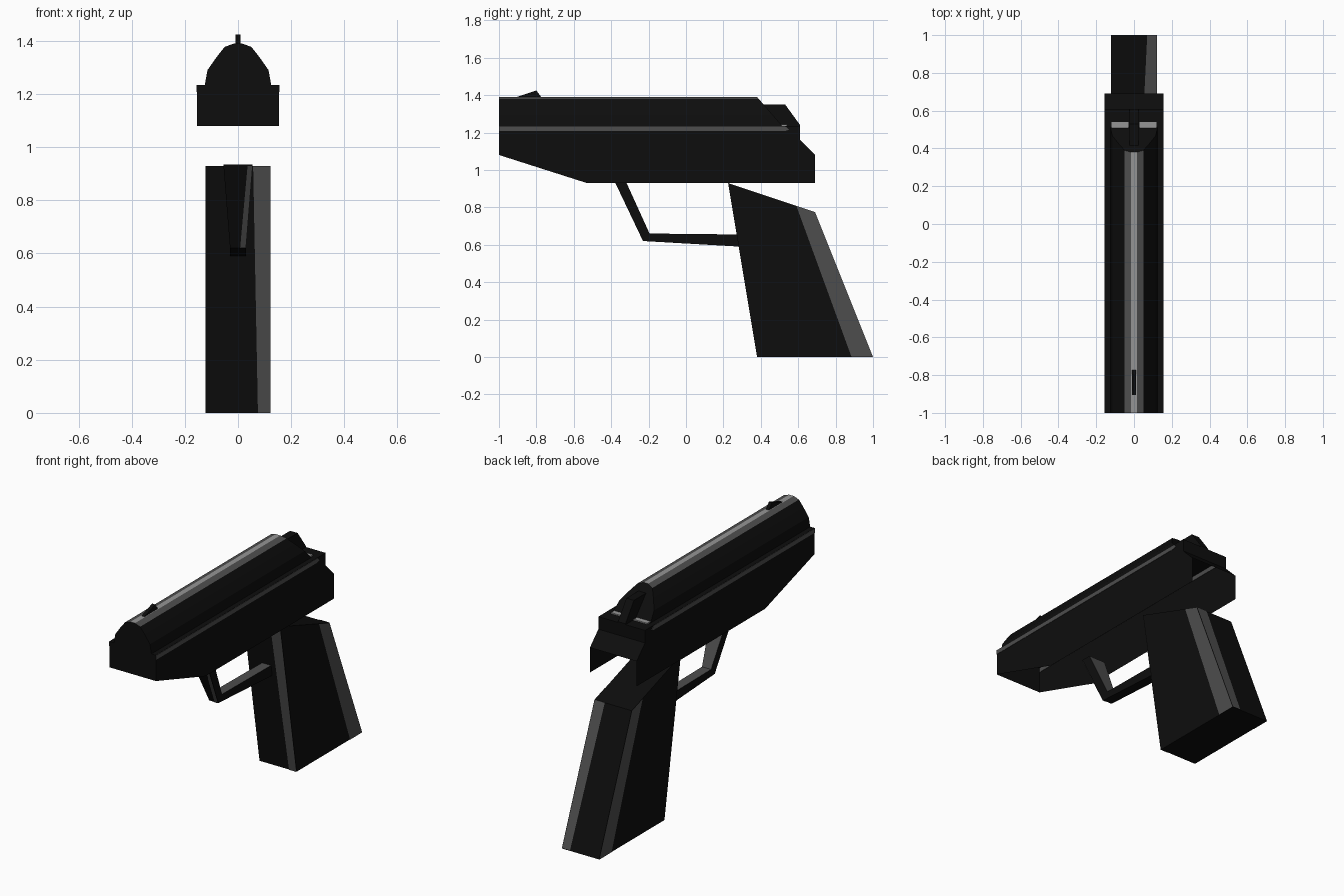
import bpy
from mathutils import Vector

if "Cube" in bpy.data.objects:
    bpy.data.objects.remove(bpy.data.objects["Cube"])


def material(name, v):
    m = bpy.data.materials.new(name)
    m.diffuse_color = (v, v, v, 1)
    m.use_nodes = True
    m.node_tree.nodes["Principled BSDF"].inputs["Base Color"].default_value = m.diffuse_color
    return m


BLACK = material("black", 0.004)
GREY = material("dark grey", 0.075)
LIGHT = material("light grey", 0.3)
MATS = [BLACK, GREY, LIGHT]


def mesh(name, verts, faces, mats=None):
    """Object from vertices and faces, mats = one colour index per face."""
    me = bpy.data.meshes.new(name)
    me.from_pydata(verts, [], faces)
    for m in MATS:
        me.materials.append(m)
    for i, p in enumerate(me.polygons):
        p.material_index = mats[i] if isinstance(mats, list) else (mats or 0)
    me.update()
    ob = bpy.data.objects.new(name, me)
    bpy.context.collection.objects.link(ob)
    return ob


def prism(name, yz, x0, x1, mat=0):
    """Side outline (counter-clockwise seen from +x) extruded along x."""
    n = len(yz)
    verts = [(x, y, z) for x in (x0, x1) for y, z in yz]
    faces = [tuple(reversed(range(n))), tuple(range(n, 2 * n))]
    faces += [(i, (i + 1) % n, (i + 1) % n + n, i + n) for i in range(n)]
    return mesh(name, verts, faces, mat)


def sheet(name, pts, facing, mat):
    """Single painted panel, turned towards the given direction."""
    a, b, c = (Vector(p) for p in pts[:3])
    if (b - a).cross(c - a).dot(Vector(facing)) < 0:
        pts = pts[::-1]
    return mesh(name, pts, [tuple(range(len(pts)))], mat)


# Frame: a shell, open underneath and at the lower rear
W = 0.155
side = [(-1, 1.235), (-1, 1.08), (-0.53, 0.93), (0.69, 0.93),
        (0.69, 1.08), (0.61, 1.16), (0.61, 1.235)]
n = len(side)
verts = [(x, y, z) for x in (-W, W) for y, z in side]
walls = [tuple(reversed(range(n))), tuple(range(n, 2 * n))]
across = [(i, (i + 1) % n, (i + 1) % n + n, i + n) for i in (0, 4, 5, 6)]
mesh("frame", verts, walls + across)

# Grey line along the top of each frame wall
line = [(-1, 1.208), (0.53, 1.208), (0.55, 1.215), (0.53, 1.234), (-1, 1.234)]
for s, label in ((1, "right"), (-1, "left")):
    x0, x1 = sorted((s * (W - 0.002), s * (W + 0.002)))
    prism("frame_line_" + label, line, x0, x1, 1)

# Slide: faceted arch with a sloping rear end
half = [(0.125, 1.235), (0.115, 1.29), (0.08, 1.34), (0.05, 1.378), (0.015, 1.39)]
arch = half + [(-x, z) for x, z in reversed(half)]
k = len(arch)
verts = [(x, -1, z) for x, z in arch]
verts += [(x, 0.38 + (1.39 - z) * 0.87, z) for x, z in arch]
faces = [(i, i + k, i + 1 + k, i + 1) for i in range(k - 1)]
tint = [2 if i == 4 else 1 if i in (3, 5) else 0 for i in range(k - 1)]
faces = [tuple(reversed(f)) for f in faces]
faces += [tuple(range(k)), tuple(reversed(range(k, 2 * k)))]
slide = mesh("slide", verts, faces, tint + [0, 0])

# Front sight and hammer fin
prism("front_sight", [(-0.92, 1.385), (-0.77, 1.385), (-0.80, 1.425)], -0.01, 0.01)
prism("hammer", [(0.36, 1.235), (0.61, 1.235), (0.61, 1.24), (0.53, 1.35),
                 (0.42, 1.35), (0.36, 1.35)], -0.025, 0.025)

# Light bars on the rear ledge
for s, label in ((1, "right"), (-1, "left")):
    x0, x1 = sorted((s * 0.03, s * 0.12))
    prism("rear_bar_" + label, [(0.505, 1.234), (0.54, 1.234), (0.54, 1.242),
                                (0.505, 1.242)], x0, x1, 2)

# Grip
G = 0.123
prism("grip", [(0.38, 0), (1, 0), (0.69, 0.775), (0.225, 0.93)], -G, G)

# Grey stripes on the grip: rear of both sides, right edge of front and back
stripe = [(0.885, 0), (1, 0), (0.69, 0.775), (0.59, 0.808)]
for s, label in ((1, "right"), (-1, "left")):
    sheet("grip_side_stripe_" + label,
          [(s * (G + 0.002), y, z) for y, z in stripe], (s, 0, 0), 1)
sheet("grip_front_stripe", [(0.075, 0.377, 0), (G, 0.377, 0),
                            (G, 0.222, 0.93), (0.057, 0.222, 0.93)], (0, -1, 0), 1)
sheet("grip_back_stripe", [(0.07, 1.0, 0.004), (G, 1.0, 0.004),
                           (G, 0.692, 0.777), (0.055, 0.692, 0.777)], (0, 1, 0), 1)

# Trigger guard: bent bar, wider where it meets the frame
outer = [(-0.38, 0.935), (-0.23, 0.62), (0.29, 0.59)]
inner = [(-0.32, 0.935), (-0.195, 0.66), (0.28, 0.655)]
width = [0.055, 0.03, 0.03]
verts = []
for (oy, oz), (iy, iz), w in zip(outer, inner, width):
    verts += [(-w, oy, oz), (w, oy, oz), (w, iy, iz), (-w, iy, iz)]
faces, tint = [], []
for s in (0, 4):
    for j in range(4):
        a, b = s + j, s + (j + 1) % 4
        faces.append((b, a, a + 4, b + 4))
        tint.append(1 if j == 2 else 0)
mesh("trigger_guard", verts, faces, tint)
sheet("guard_front_stripe", [(0.036, -0.383, 0.93), (0.055, -0.383, 0.93),
                             (0.03, -0.233, 0.62), (0.008, -0.233, 0.62)],
      (0, -1, 0), 1)

# Consistent outward normals on the closed and shell parts
import bmesh
for name in ("frame", "slide", "trigger_guard"):
    me = bpy.data.objects[name].data
    bm = bmesh.new()
    bm.from_mesh(me)
    bmesh.ops.recalc_face_normals(bm, faces=bm.faces)
    bm.to_mesh(me)
    bm.free()
